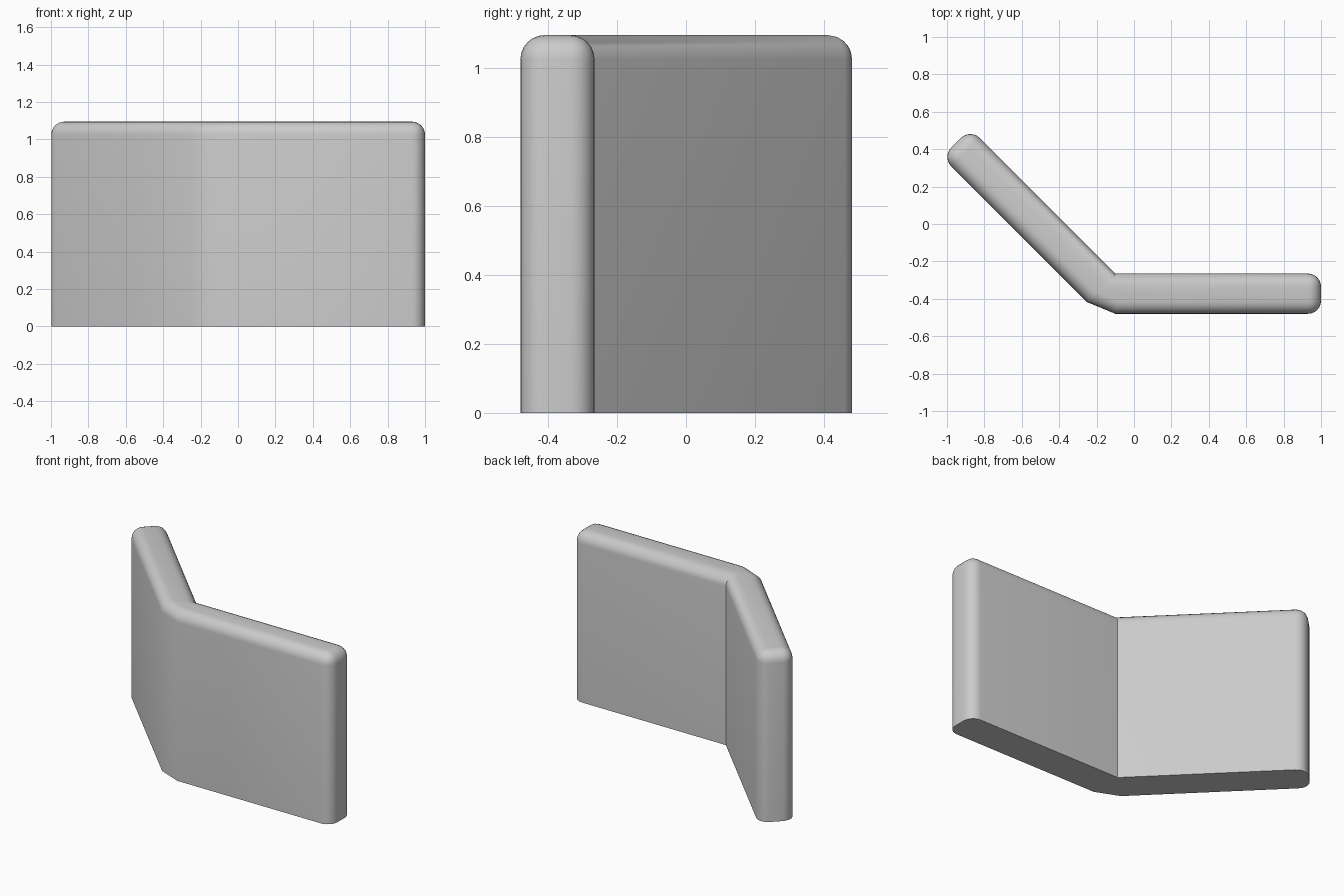
import bpy, bmesh, math

if "Cube" in bpy.data.objects:
    bpy.data.objects.remove(bpy.data.objects["Cube"])

HEIGHT, ROUND = 1.095, 0.07

# Footprint of the angled wall: straight arm, 45-degree arm, chamfered outer elbow
footprint = [(-0.10, -0.48), (1.0, -0.48), (1.0, -0.265), (-0.10, -0.265),
             (-0.875, 0.51), (-1.027, 0.358), (-0.252, -0.417)]
arm_ends = footprint[1:3] + footprint[4:6]

bm = bmesh.new()
base = bm.faces.new([bm.verts.new((x, y, 0)) for x, y in footprint])
top = bmesh.ops.extrude_face_region(bm, geom=[base], use_keep_orig=True)["geom"]
bmesh.ops.translate(bm, verts=[v for v in top if isinstance(v, bmesh.types.BMVert)],
                    vec=(0, 0, HEIGHT))
bmesh.ops.recalc_face_normals(bm, faces=bm.faces[:])


def is_rounded(edge):
    a, b = (v.co for v in edge.verts)
    if min(a.z, b.z) > HEIGHT - 0.01:
        return True
    upright = abs(a.z - b.z) > 0.5
    return upright and any(math.dist(a.xy, p) < 0.01 for p in arm_ends)


# Round the top rim and the upright corners at both arm ends; the base stays flat
bmesh.ops.bevel(bm, geom=[e for e in bm.edges if is_rounded(e)], offset=ROUND,
                offset_type='OFFSET', segments=6, profile=0.5, affect='EDGES',
                clamp_overlap=True)
mesh = bpy.data.meshes.new("angled_wall")
bm.to_mesh(mesh)
bm.free()
wall = bpy.data.objects.new("angled_wall", mesh)
bpy.context.collection.objects.link(wall)
bpy.context.view_layer.objects.active = wall
wall.select_set(True)
bpy.ops.object.shade_smooth_by_angle(angle=math.radians(35))
